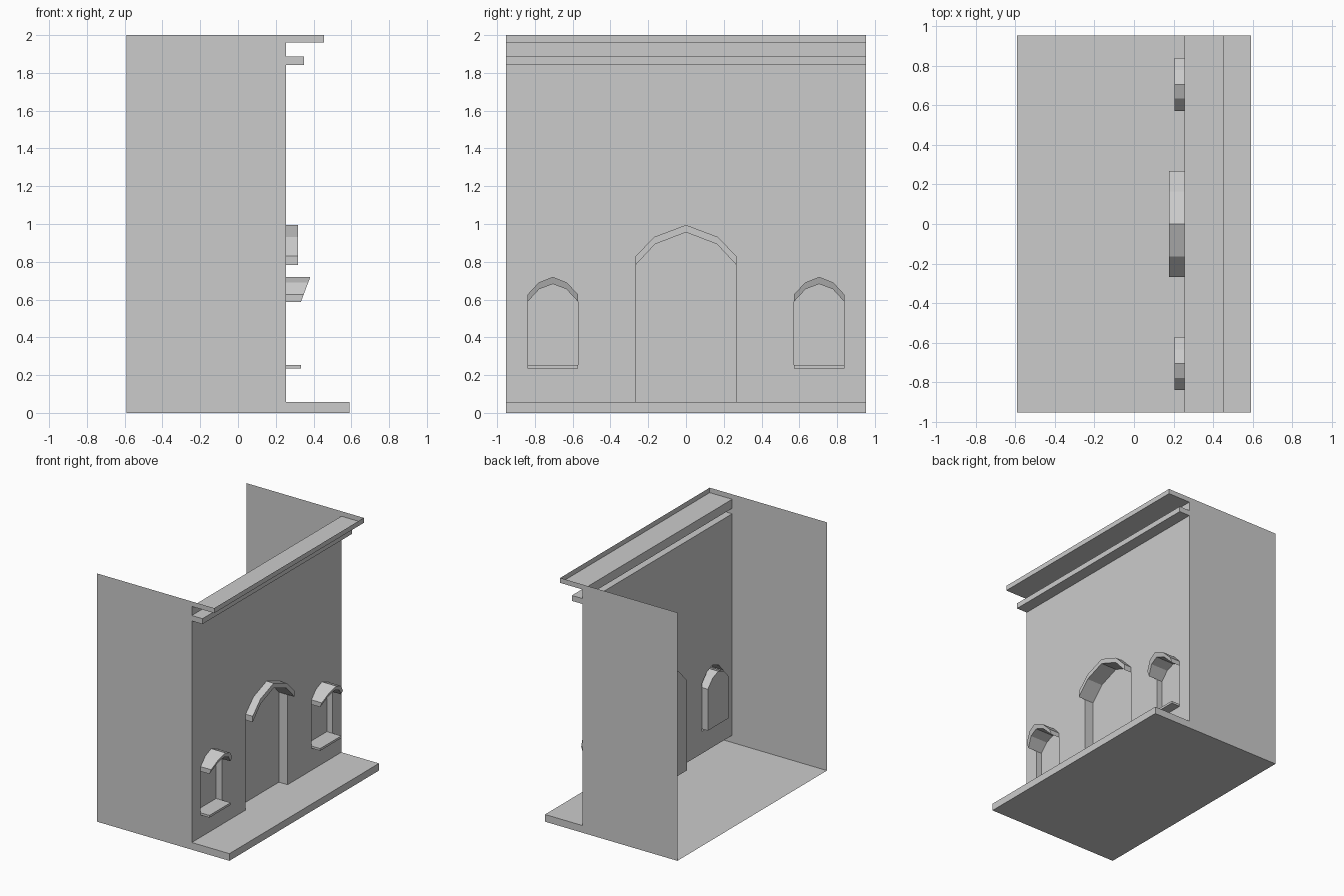
import bpy, bmesh

if "Cube" in bpy.data.objects:
    bpy.data.objects.remove(bpy.data.objects["Cube"])

W = 0.952      # half width along y
WALL = 0.255   # x of the facade plane
BACK = -0.59


def finish(name, bm, recalc=False):
    if recalc:
        bmesh.ops.recalc_face_normals(bm, faces=bm.faces)
    me = bpy.data.meshes.new(name)
    bm.to_mesh(me)
    bm.free()
    ob = bpy.data.objects.new(name, me)
    bpy.context.collection.objects.link(ob)
    return ob


def quad(name, pts):
    bm = bmesh.new()
    bm.faces.new([bm.verts.new(p) for p in pts])
    return finish(name, bm)


def ledge(name, prof, sides):
    """Hollow moulding: (x, z) profile run along y, capped at both ends."""
    bm = bmesh.new()
    a = [bm.verts.new((x, -W, z)) for x, z in prof]
    b = [bm.verts.new((x, W, z)) for x, z in prof]
    for i in range(sides):
        bm.faces.new((a[i], a[i + 1], b[i + 1], b[i]))
    bm.faces.new(a)
    bm.faces.new(b[::-1])
    return finish(name, bm, True)


def shell(name, loop, depth, cap_pieces=None):
    """Push a (y, z) outline from the wall to x = depth(z), open at the wall."""
    bm = bmesh.new()
    n = len(loop)
    a = [bm.verts.new((WALL, y, z)) for y, z in loop]
    b = [bm.verts.new((depth(z), y, z)) for y, z in loop]
    for i in range(n):
        j = (i + 1) % n
        bm.faces.new((a[i], a[j], b[j], b[i]))
    for f in cap_pieces or [range(n)]:
        bm.faces.new([b[i] for i in f])
    bmesh.ops.recalc_face_normals(bm, faces=bm.faces)
    if depth(loop[0][1]) < WALL:   # recesses face outward to the front
        for f in bm.faces:
            f.normal_update()
        cap = bm.faces[:][-1]
        if cap.normal.x < 0:
            bmesh.ops.reverse_faces(bm, faces=bm.faces)
    return finish(name, bm)


def arch(c, half):
    """Five-point pointed arch from half profile (dy, z), edge to crown."""
    return [(c - d, z) for d, z in half] + [(c + d, z) for d, z in half[-2::-1]]


BAND = [(i, i + 1, 8 - i, 9 - i) for i in range(4)]

# Door and window outlines
door_out = arch(0, [(0.267, 0.83), (0.167, 0.932), (0, 0.995)])
door_in = arch(0, [(0.267, 0.783), (0.164, 0.893), (0, 0.956)])
win_out = [(0.134, 0.626), (0.075, 0.69), (0, 0.72)]
win_in = [(0.134, 0.588), (0.072, 0.655), (0, 0.682)]

# Floor and side walls
quad("floor", [(BACK, -W, 0), (WALL, -W, 0), (WALL, W, 0), (BACK, W, 0)])
quad("side_wall_left", [(BACK, -W, 0), (WALL, -W, 0), (WALL, -W, 2), (BACK, -W, 2)])
quad("side_wall_right", [(BACK, W, 0), (BACK, W, 2), (WALL, W, 2), (WALL, W, 0)])

# Front step and cornices
ledge("front_step", [(WALL, 0), (0.59, 0), (0.59, 0.058), (WALL, 0.058)], 3)
ledge("lower_cornice", [(WALL, 1.843), (0.35, 1.843), (0.35, 1.887), (WALL, 1.887)], 3)
ledge("top_cornice", [(WALL, 1.96), (0.455, 1.96), (0.455, 2), (WALL, 2)], 2)
quad("frieze", [(WALL, -W, 1.887), (WALL, W, 1.887), (WALL, W, 1.96), (WALL, -W, 1.96)])

# Door recess and hood
shell("door_recess", [(-0.267, 0.058)] + door_in + [(0.267, 0.058)], lambda z: 0.178)
shell("door_hood", door_out + door_in[::-1], lambda z: 0.318, BAND)

# Windows: recess, sloped hood, sill
holes = []
for side, c in (("left", -0.705), ("right", 0.705)):
    l, r = c - 0.134, c + 0.134
    outer, inner = arch(c, win_out), arch(c, win_in)
    shell(f"window_recess_{side}", [(l, 0.254)] + inner + [(r, 0.254)], lambda z: 0.205)
    shell(f"window_hood_{side}", outer + inner[::-1],
          lambda z: 0.333 + (z - 0.588) * 0.38, BAND)
    shell(f"window_sill_{side}", [(l, 0.236), (l, 0.254), (r, 0.254), (r, 0.236)],
          lambda z: 0.333)
    holes.append([(l, 0.236)] + outer + [(r, 0.236)])

# Facade wall with openings
bm = bmesh.new()
outline = ([(-W, 0.058), (-0.267, 0.058)] + door_out
           + [(0.267, 0.058), (W, 0.058), (W, 1.843), (-W, 1.843)])
for loop in [outline] + holes:
    vs = [bm.verts.new((WALL, y, z)) for y, z in loop]
    for i, v in enumerate(vs):
        bm.edges.new((v, vs[(i + 1) % len(vs)]))
bmesh.ops.triangle_fill(bm, use_beauty=True, use_dissolve=False,
                        edges=bm.edges[:], normal=(1, 0, 0))
finish("facade_wall", bm)
